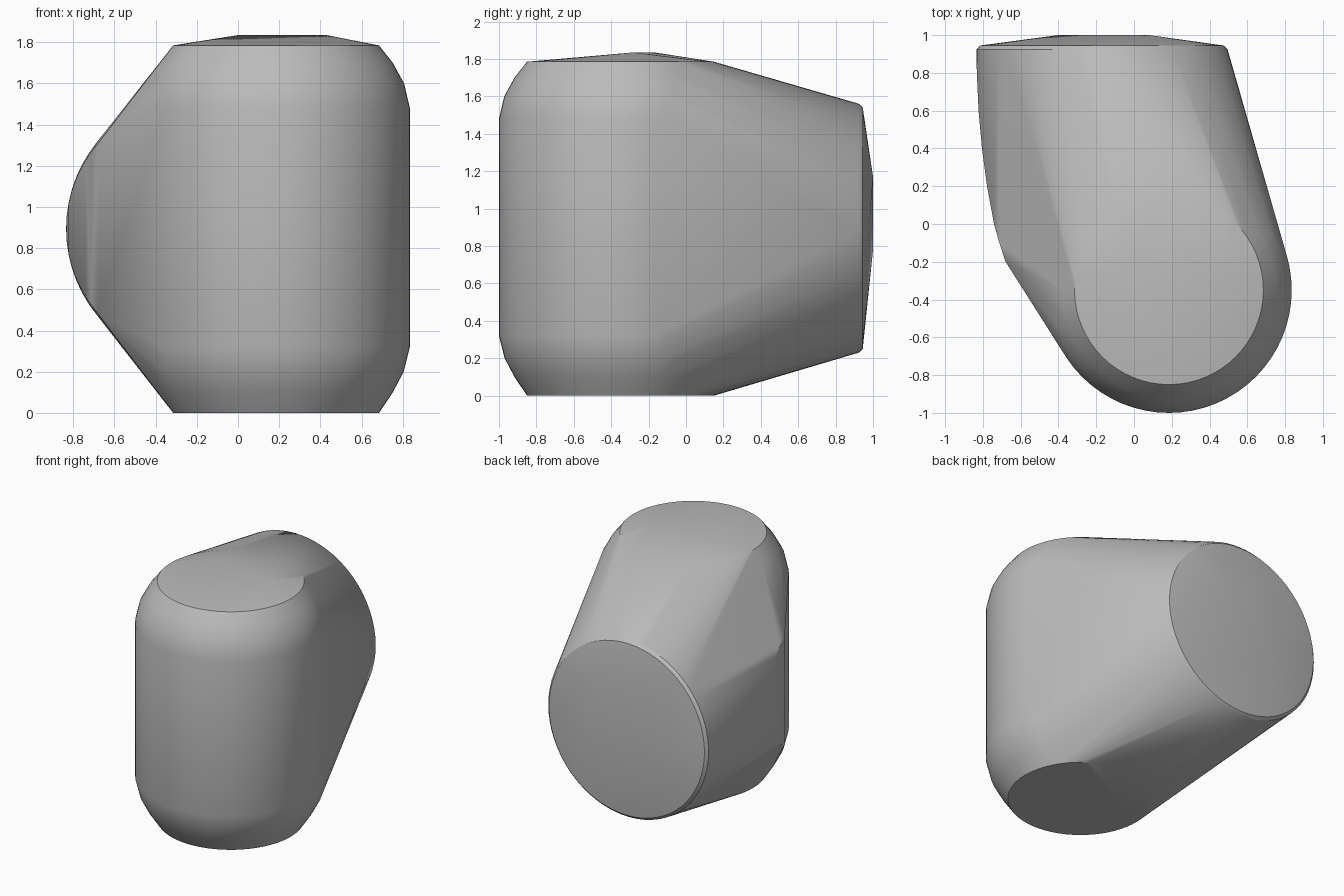
import bpy, bmesh
from math import sin, cos, pi, sqrt
from mathutils import Vector

cube = bpy.data.objects.get("Cube")
if cube:
    bpy.data.objects.remove(cube)

SIDES = 64
COLUMN = Vector((0.185, -0.35, 0))
BARREL = Vector((-0.17, 0, 0.895))
BARREL_R = 0.665


def ring(center, radius, u, v):
    return [center + radius * (u * cos(2 * pi * i / SIDES) + v * sin(2 * pi * i / SIDES))
            for i in range(SIDES)]


X, Y, Z = Vector((1, 0, 0)), Vector((0, 1, 0)), Vector((0, 0, 1))
points = []

# Upright column with rounded shoulders
for r, z in [(0.5, 0), (0.567, 0.1), (0.62, 0.2), (0.65, 0.32),
             (0.65, 1.48), (0.622, 1.6), (0.567, 1.7), (0.5, 1.785)]:
    points += ring(COLUMN + Z * z, r, X, Y)

# Round back end with a narrow bevel
for r, y in [(BARREL_R, 0.925), (0.645, 0.945)]:
    points += ring(BARREL + Y * y, r, X, Z)

# Low ridges on the top and back caps
points += [Vector(p) for p in [(0, -0.17, 1.835), (0.43, -0.28, 1.835),
                               (0.08, 1, 1.17), (-0.4, 1, 0.78)]]

# Bulging right flank, kept inside the barrel outline
for x, y in [(-0.68, -0.2), (-0.713, -0.1), (-0.741, 0), (-0.778, 0.2),
             (-0.805, 0.4), (-0.823, 0.6), (-0.832, 0.8)]:
    half = 0.97 * sqrt(BARREL_R ** 2 - (x - BARREL.x) ** 2)
    points += [Vector((x, y, BARREL.z + half * k / 4)) for k in range(-4, 5)]

# Wrap everything in one convex skin
bm = bmesh.new()
for p in points:
    bm.verts.new(p)
hull = bmesh.ops.convex_hull(bm, input=bm.verts[:], use_existing_faces=False)
loose = {v for v in hull["geom_interior"] + hull["geom_unused"]
         if isinstance(v, bmesh.types.BMVert)}
bmesh.ops.delete(bm, geom=list(loose), context="VERTS")
bmesh.ops.recalc_face_normals(bm, faces=bm.faces[:])
mesh = bpy.data.meshes.new("rounded_elbow_body")
bm.to_mesh(mesh)
bm.free()

body = bpy.data.objects.new("rounded_elbow_body", mesh)
bpy.context.collection.objects.link(body)

# Plain grey material
grey = bpy.data.materials.new("plain_grey")
grey.use_nodes = True
color = (0.5, 0.5, 0.5, 1)
grey.diffuse_color = color
grey.node_tree.nodes["Principled BSDF"].inputs["Base Color"].default_value = color
mesh.materials.append(grey)

bpy.ops.object.select_all(action="DESELECT")
body.select_set(True)
bpy.context.view_layer.objects.active = body
bpy.ops.object.shade_smooth_by_angle(angle=pi / 6)
